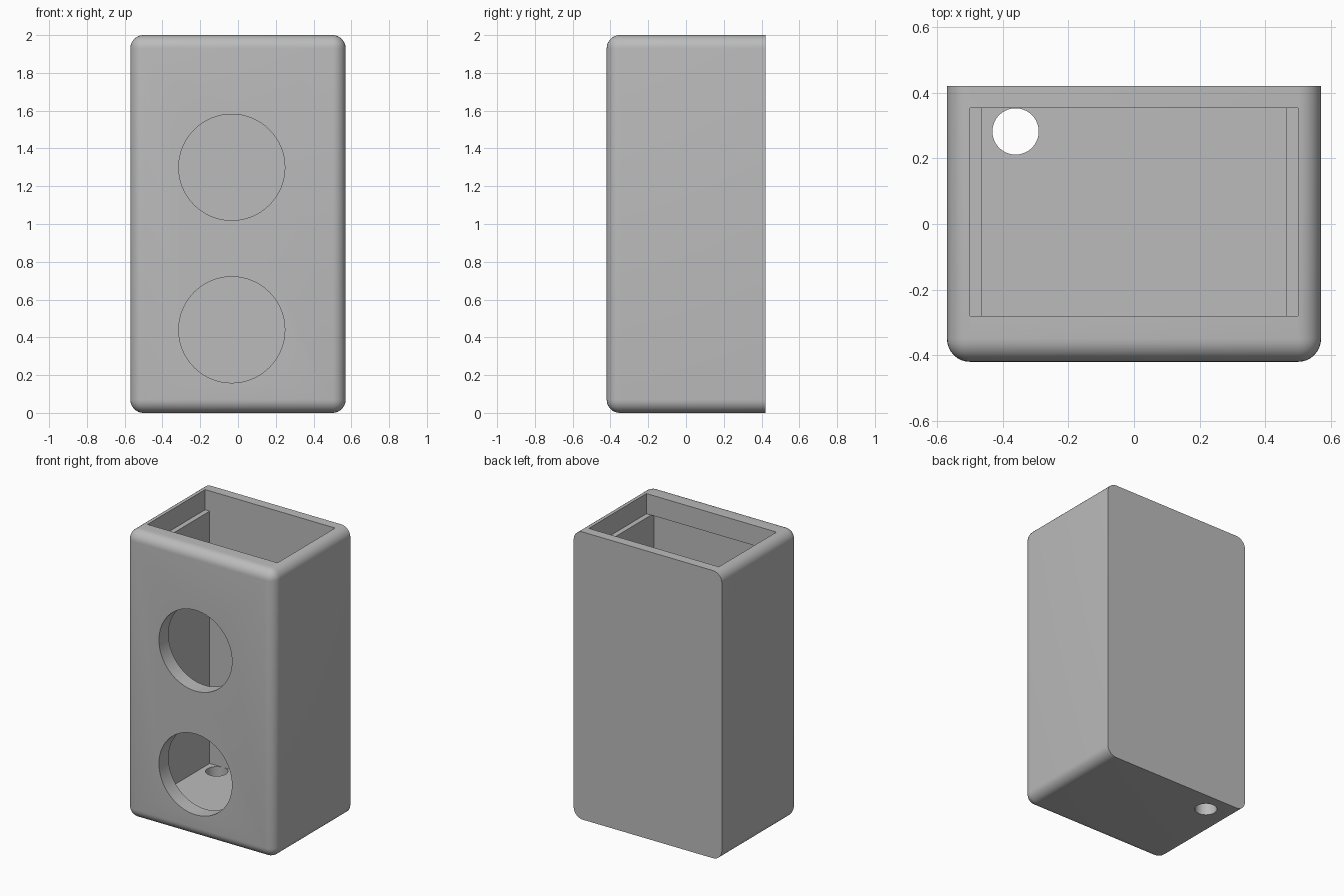
import bpy, bmesh, math
from mathutils import Matrix, Vector

cube = bpy.data.objects.get("Cube")
if cube:
    bpy.data.objects.remove(cube, do_unlink=True)

W, D, H = 0.57, 0.42, 2.0      # half width, half depth, height
BACK_IN = 0.353                # inner face of the back wall
LEDGE_Z = 1.86                 # height of the lid ledge

grey = bpy.data.materials.new("plain_grey")
grey.use_nodes = True
colour = (0.5, 0.5, 0.5, 1)
grey.diffuse_color = colour
grey.node_tree.nodes["Principled BSDF"].inputs["Base Color"].default_value = colour


def make_object(name, bm):
    mesh = bpy.data.meshes.new(name)
    bm.to_mesh(mesh)
    bm.free()
    mesh.materials.append(grey)
    ob = bpy.data.objects.new(name, mesh)
    bpy.context.collection.objects.link(ob)
    return ob


def box(lo, hi):
    lo, hi = Vector(lo), Vector(hi)
    bm = bmesh.new()
    bmesh.ops.create_cube(bm, size=1)
    bmesh.ops.transform(bm, verts=bm.verts, matrix=Matrix.Translation((lo + hi) / 2)
                        @ Matrix.Diagonal((*(hi - lo), 1)))
    return bm


def cylinder(centre, radius, depth, turn=0):
    bm = bmesh.new()
    bmesh.ops.create_cone(bm, cap_ends=True, segments=64, radius1=radius,
                          radius2=radius, depth=depth,
                          matrix=Matrix.Translation(centre) @ Matrix.Rotation(turn, 4, "X"))
    return bm


# Case body: every edge rounded except those around the flat back
bm = box((-W, -D, 0), (W, D, H))
edges = [e for e in bm.edges if any(v.co.y < 0 for v in e.verts)]
bmesh.ops.bevel(bm, geom=edges, offset=0.07, segments=8, profile=0.5,
                affect="EDGES", clamp_overlap=True)
case = make_object("case", bm)

# Cutters: main cavity, wider lid recess, two front openings, cable hole
cutters = [
    ("cavity_cutter", box((-0.465, -0.315, 0.105), (0.465, BACK_IN, LEDGE_Z))),
    ("lid_recess_cutter", box((-0.5, -0.28, LEDGE_Z - 0.0005), (0.5, BACK_IN, H + 0.1))),
    ("upper_opening_cutter", cylinder((-0.033, -0.4, 1.3), 0.281, 0.3, math.pi / 2)),
    ("lower_opening_cutter", cylinder((-0.033, -0.4, 0.44), 0.281, 0.3, math.pi / 2)),
    ("cable_hole_cutter", cylinder((-0.361, 0.282, 0.05), 0.0705, 0.3)),
]
bpy.context.view_layer.objects.active = case
case.select_set(True)
for name, shape in cutters:
    cutter = make_object(name, shape)
    mod = case.modifiers.new(name, "BOOLEAN")
    mod.operation = "DIFFERENCE"
    mod.solver = "EXACT"
    mod.object = cutter
    bpy.ops.object.modifier_apply(modifier=mod.name)
    bpy.data.objects.remove(cutter, do_unlink=True)

bpy.ops.object.shade_smooth_by_angle(angle=math.radians(30))
